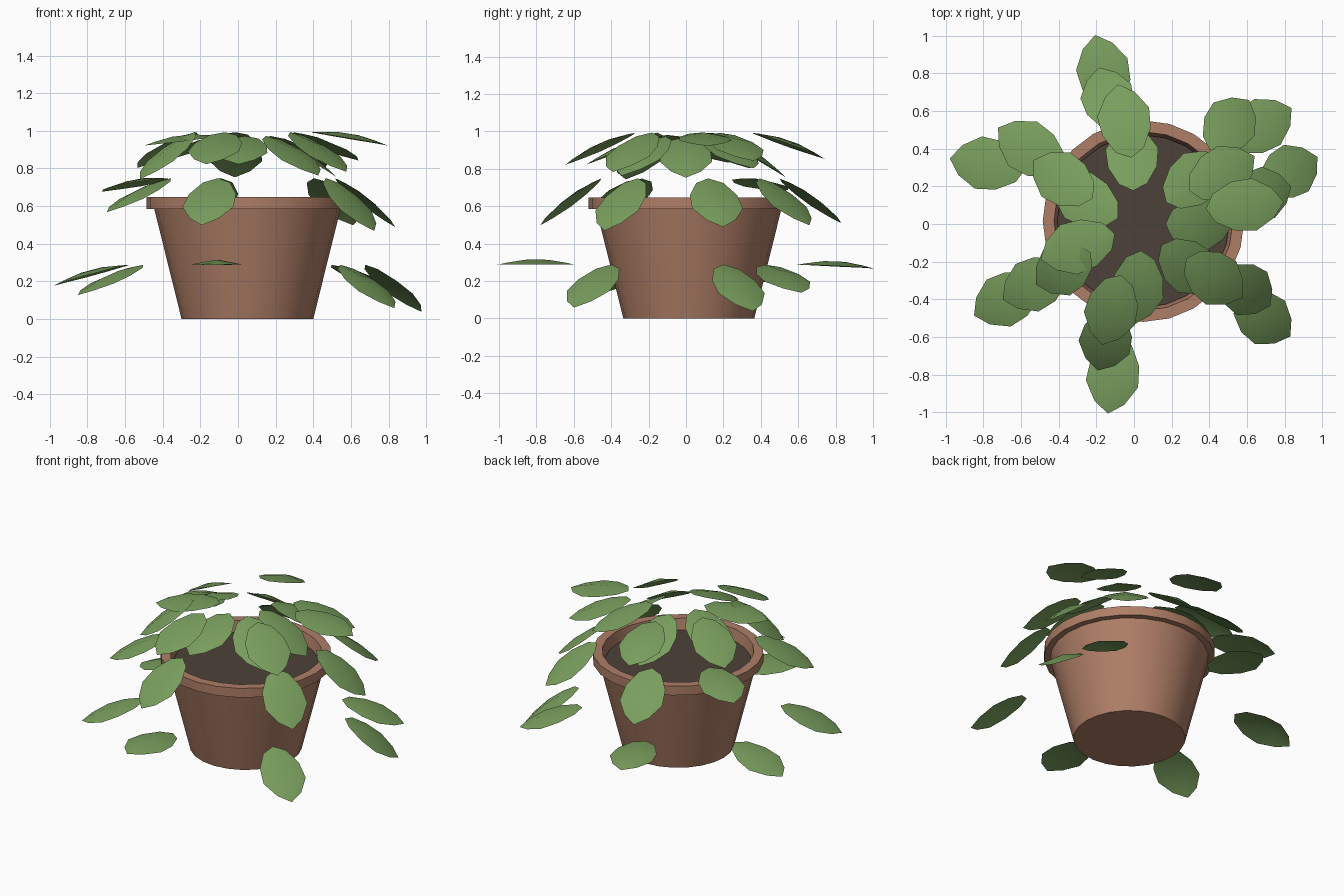
import bpy
import bmesh
from math import sin, cos, radians, asin, pi
from mathutils import Matrix, Vector

cube = bpy.data.objects.get("Cube")
if cube:
    bpy.data.objects.remove(cube, do_unlink=True)


def make_material(name, colour):
    mat = bpy.data.materials.new(name)
    mat.use_nodes = True
    mat.diffuse_color = (*colour, 1)
    shader = next(n for n in mat.node_tree.nodes if n.type == 'BSDF_PRINCIPLED')
    shader.inputs["Base Color"].default_value = (*colour, 1)
    shader.inputs["Roughness"].default_value = 0.8
    return mat


terracotta = make_material("terracotta", (0.43, 0.21, 0.135))
soil_brown = make_material("soil brown", (0.076, 0.053, 0.041))
leaf_green = make_material("leaf green", (0.19, 0.34, 0.11))


def add_object(name, mesh, location=(0, 0, 0)):
    obj = bpy.data.objects.new(name, mesh)
    obj.location = location
    bpy.context.collection.objects.link(obj)
    return obj


def smooth(obj, angle):
    bpy.ops.object.select_all(action='DESELECT')
    obj.select_set(True)
    bpy.context.view_layer.objects.active = obj
    bpy.ops.object.shade_smooth_by_angle(angle=radians(angle))


def lathe(name, profile, sides, mat, location):
    """Turn a profile of (radius, height) points about the vertical axis."""
    bm = bmesh.new()
    rings = []
    for radius, height in profile:
        if radius == 0:
            rings.append([bm.verts.new((0, 0, height))] * sides)
        else:
            rings.append([bm.verts.new((radius * cos(2 * pi * i / sides),
                                        radius * sin(2 * pi * i / sides), height))
                          for i in range(sides)])
    for lower, upper in zip(rings, rings[1:]):
        for i in range(sides):
            j = (i + 1) % sides
            corners = dict.fromkeys((lower[i], lower[j], upper[j], upper[i]))
            bm.faces.new(list(corners))
    bmesh.ops.recalc_face_normals(bm, faces=bm.faces)
    mesh = bpy.data.meshes.new(name)
    bm.to_mesh(mesh)
    bm.free()
    mesh.materials.append(mat)
    obj = add_object(name, mesh, location)
    smooth(obj, 35)
    return obj


# Pot with a raised rim, open at the top, and the soil inside it
pot_centre = (0.05, 0.015, 0)
lathe("pot", [(0, 0), (0.35, 0), (0.495, 0.585), (0.535, 0.585), (0.535, 0.648),
              (0.475, 0.648), (0.455, 0.54), (0, 0.54)], 24, terracotta, pot_centre)
lathe("soil", [(0, 0.55), (0.458, 0.55), (0.458, 0.575), (0, 0.575)],
      24, soil_brown, pot_centre)


# One leaf blade, slightly domed across and along its length
def leaf_mesh(length=0.42):
    outline = [(0.1, 0.075), (0.35, 0.13), (0.62, 0.14), (0.86, 0.08)]
    bm = bmesh.new()

    def point(t, side, lift):
        return bm.verts.new(((t - 0.5) * length, side, lift))

    base, tip = point(0, 0, -0.008), point(1, 0, -0.008)
    rows = [[point(t, -w, -0.006), point(t, 0, 0.03 * sin(pi * t) - 0.008),
             point(t, w, -0.006)] for t, w in outline]
    for k in (0, 1):
        for a, b in zip(rows, rows[1:]):
            bm.faces.new((a[k], b[k], b[k + 1], a[k + 1]))
        bm.faces.new((base, rows[0][k], rows[0][k + 1]))
        bm.faces.new((rows[-1][k], tip, rows[-1][k + 1]))
    for face in bm.faces:
        face.smooth = True
    mesh = bpy.data.meshes.new("leaf")
    bm.to_mesh(mesh)
    bm.free()
    mesh.materials.append(leaf_green)
    return mesh


blade = leaf_mesh()


def add_tier(name, base_height, leaves):
    """Each leaf: centre x, centre y, heading in degrees, drop from base to tip."""
    for number, (x, y, heading, drop) in enumerate(leaves, 1):
        pitch = asin(min(drop / 0.42, 1))
        leaf = add_object(f"{name}_leaf_{number}", blade)
        leaf.matrix_world = (Matrix.Translation(Vector((x, y, base_height - drop / 2)))
                             @ Matrix.Rotation(radians(heading), 4, 'Z')
                             @ Matrix.Rotation(pitch, 4, 'Y'))


# Four tiers of leaves, listed anticlockwise from the front
add_tier("low", 0.295, [
    (-0.11, -0.80, -98, 0), (0.69, -0.50, -35, 0.23), (0.83, 0.28, 28, 0.25),
    (0.67, 0.52, 30, 0.15), (-0.16, 0.80, 103, 0.02), (-0.78, 0.32, 172, 0.11),
    (-0.68, -0.40, 207, 0.16)])
add_tier("middle", 0.755, [
    (-0.15, -0.62, -105, 0.25), (0.60, -0.35, -35, 0.28), (0.68, 0.16, 14, 0.26),
    (0.51, 0.53, 52, 0.25), (-0.14, 0.67, 106, 0.24), (-0.55, 0.40, 147, 0.07),
    (-0.53, -0.32, 206, 0.18)])
add_tier("upper", 1.0, [
    (-0.12, -0.46, -105, 0.17), (0.43, -0.29, -35, 0.21), (0.59, 0.10, 5, 0.07),
    (0.47, 0.27, 28, 0.15), (-0.05, 0.55, 100, 0.14), (-0.38, 0.24, 147, 0.19),
    (-0.38, -0.24, 210, 0.25)])
add_tier("crown", 0.98, [
    (0.02, -0.34, -95, 0.15), (0.29, -0.23, -40, 0.21), (0.35, 0, 0, 0.22),
    (0.32, 0.24, 40, 0.17), (-0.01, 0.36, 92, 0.22), (-0.26, 0.13, 150, 0.14),
    (-0.30, -0.12, 199, 0.05)])
